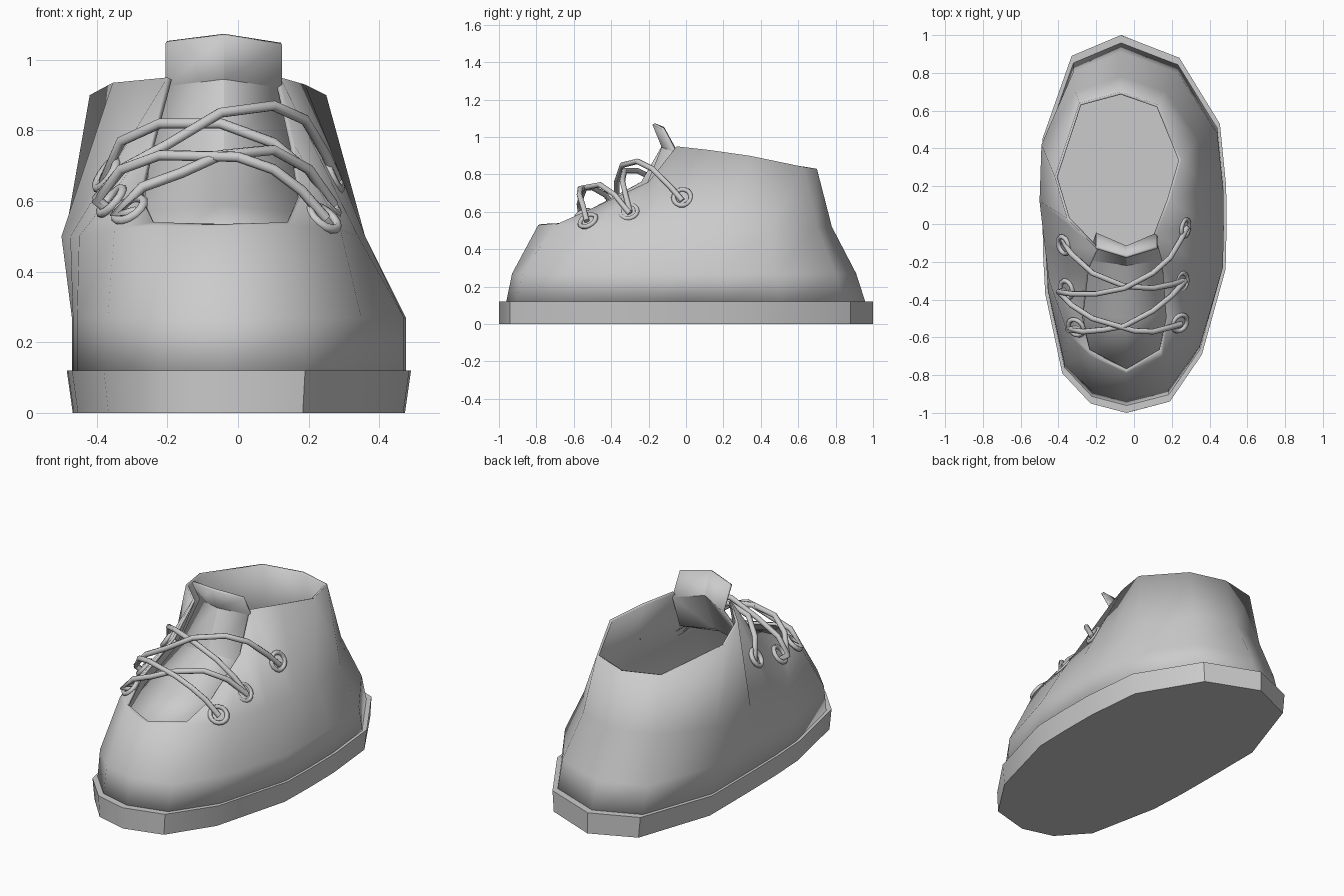
import bpy
from mathutils import Vector
from mathutils.bvhtree import BVHTree

if "Cube" in bpy.data.objects:
    bpy.data.objects.remove(bpy.data.objects["Cube"])


def make(name, verts, faces, thickness=0, angle=0.6):
    me = bpy.data.meshes.new(name)
    me.from_pydata(verts, [], faces)
    ob = bpy.data.objects.new(name, me)
    bpy.context.collection.objects.link(ob)
    for o in bpy.context.selected_objects:
        o.select_set(False)
    ob.select_set(True)
    bpy.context.view_layer.objects.active = ob
    bpy.ops.object.shade_smooth_by_angle(angle=angle)
    if thickness:
        mod = ob.modifiers.new("thickness", 'SOLIDIFY')
        mod.thickness = thickness
    return ob


def loft(rings, closed=True):
    n = len(rings[0])
    verts = [p for r in rings for p in r]
    faces = []
    for k in range(len(rings) - 1):
        for i in range(n if closed else n - 1):
            j = (i + 1) % n
            faces.append((k*n + i, k*n + j, (k+1)*n + j, (k+1)*n + i))
    return verts, faces


# Outlines run from the toe round the right side, heel and left side
outline = [(-.04, -1), (.19, -.94), (.36, -.69), (.485, -.24), (.49, -.02), (.488, .2),
           (.455, .53), (.24, .88), (-.07, 1), (-.33, .89), (-.485, .45), (-.485, .1),
           (-.482, -.15), (-.47, -.37), (-.38, -.79), (-.23, -.95)]
waist = [(-.04, -.79, .53), (.15, -.70, .53), (.29, -.50, .52), (.34, -.22, .5),
         (.36, 0, .5), (.36, .2, .5), (.34, .45, .5), (.17, .70, .52), (-.07, .78, .52),
         (-.31, .70, .52), (-.49, .42, .5), (-.5, .12, .5), (-.475, -.1, .5),
         (-.45, -.3, .5), (-.35, -.58, .52), (-.23, -.70, .53)]
collar = [(-.04, -.77, .535), (.14, -.67, .54), (.18, -.50, .62), (.16, -.2, .76),
          (.12, -.05, .95), (.19, .13, .93), (.25, .34, .9), (.13, .63, .84),
          (-.07, .70, .83), (-.29, .64, .84), (-.42, .25, .9), (-.355, .03, .935),
          (-.2, -.13, .95), (-.25, -.24, .76), (-.28, -.5, .62), (-.24, -.67, .54)]

# Sole slab
n = len(outline)
v, f = loft([[(x*.965, y, 0) for x, y in outline], [(x, y, .12) for x, y in outline]])
f += [tuple(reversed(range(n))), tuple(range(n, 2*n))]
make("sole", v, f)

# Upper shell, open at the collar and tongue
base = [(x*.97, y*.965, .1) for x, y in outline]
low = [(x*.97, y*.92 - .01, .27) for x, y in outline]
v, f = loft([base, low, waist, collar])
make("upper", v, f, .015, 1.0)
surface = BVHTree.FromPolygons([Vector(p) for p in v], f)

# Tongue: half width, centre y, z, edge set-back
rows = [(.20, -.79, .49, .09), (.23, -.5, .59, .03), (.21, -.22, .725, .03),
        (.165, -.13, .945, .07), (.165, -.18, 1.067, .05)]
rings = [[(-.04 - w, y + b, z - .02), (-.04, y, z), (-.04 + w, y + b, z - .025)]
         for w, y, z, b in rows]
make("tongue", *loft(rings, False), .015, .5)

# Eyelet rings laid on the upper's surface
for i, p in enumerate([(.25, -.53, .56), (.265, -.31, .61), (.275, -.02, .68),
                       (-.31, -.55, .58), (-.37, -.35, .61), (-.365, -.11, .67)]):
    loc, nor, _, _ = surface.find_nearest(Vector(p))
    bpy.ops.mesh.primitive_torus_add(
        major_radius=.047, minor_radius=.013, major_segments=14, minor_segments=6,
        location=loc + nor*.004, rotation=nor.to_track_quat('Z', 'Y').to_euler())
    bpy.context.object.name = f"eyelet_{i + 1}"
    bpy.ops.object.shade_smooth()

# Crossing laces
laces = [
    [(-.36, -.35, .57), (-.40, -.36, .61), (-.33, -.37, .69), (-.2, -.37, .76),
     (-.05, -.34, .85), (.1, -.26, .87), (.19, -.18, .83), (.25, -.08, .73), (.28, -.02, .66)],
    [(-.33, -.09, .65), (-.39, -.08, .65), (-.33, -.16, .77), (-.22, -.26, .82),
     (-.05, -.33, .82), (.1, -.34, .765), (.2, -.32, .68), (.26, -.3, .6)],
    [(-.36, -.35, .57), (-.40, -.36, .6), (-.33, -.43, .69), (-.22, -.5, .73),
     (0, -.565, .725), (.1, -.57, .69), (.18, -.55, .63), (.25, -.53, .55)],
    [(-.29, -.55, .57), (-.35, -.56, .565), (-.27, -.57, .64), (-.16, -.56, .68),
     (-.05, -.54, .73), (.1, -.46, .745), (.2, -.38, .69), (.27, -.3, .59)]]
for i, pts in enumerate(laces):
    cu = bpy.data.curves.new(f"lace_{i + 1}", 'CURVE')
    cu.dimensions = '3D'
    cu.bevel_depth = .015
    cu.bevel_resolution = 2
    cu.use_fill_caps = True
    sp = cu.splines.new('POLY')
    sp.points.add(len(pts) - 1)
    for q, p in zip(sp.points, pts):
        q.co = (*p, 1)
    bpy.context.collection.objects.link(bpy.data.objects.new(f"lace_{i + 1}", cu))
